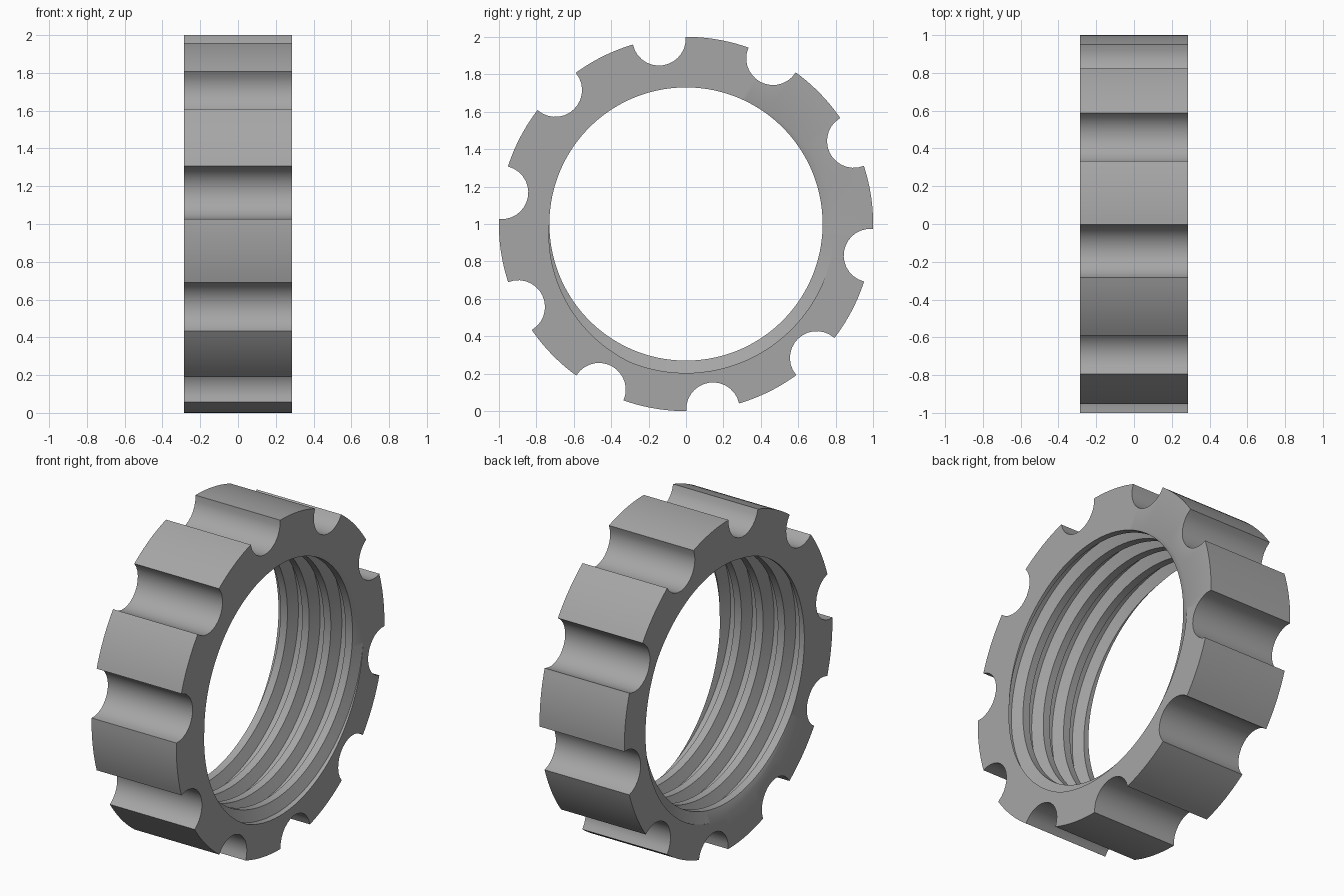
import bpy, bmesh, math

if "Cube" in bpy.data.objects:
    bpy.data.objects.remove(bpy.data.objects["Cube"])

H = 0.285            # half width along x
R_OUT = 1.0
NOTCH_R = 0.143      # scallop radius, centred on the rim
NOTCHES = 10
FIRST = 98.3         # angle of first scallop, degrees
R_CREST, R_ROOT = 0.73, 0.796
PITCH = 0.146
GROOVE_AT = 302.0    # angle where the groove is centred on the +x face
# thread profile over one pitch: (fraction, radius)
PROFILE = [(-0.34, R_CREST), (-0.15, R_ROOT), (0.15, R_ROOT), (0.34, R_CREST)]


def thread_radius(x, frac):
    """Radius of the threaded bore at axial position x."""
    u = (x - H) / PITCH - frac
    u = abs(u - round(u))
    if u <= 0.15:
        return R_ROOT
    if u >= 0.34:
        return R_CREST
    return R_ROOT + (R_CREST - R_ROOT) * (u - 0.15) / 0.19


# Outer outline in polar form: scallop, then land, repeated
outline = []
corner = 2 * math.asin(NOTCH_R / 2)
step = 2 * math.pi / NOTCHES
LAND = 10
for k in range(NOTCHES):
    c = math.radians(FIRST) + k * step
    for i in range(13):
        t = math.radians(-72 + 12 * i)
        a, b = R_OUT - NOTCH_R * math.cos(t), NOTCH_R * math.sin(t)
        outline.append((c + math.atan2(b, a), math.hypot(a, b)))
    for i in range(LAND + 1):
        outline.append((c + corner + (step - 2 * corner) * i / LAND, R_OUT))

bm = bmesh.new()


def vert(x, r, ang):
    return bm.verts.new((x, r * math.cos(ang), 1 + r * math.sin(ang)))


# One column of vertices per outline angle: threaded bore plus both rims
turns = range(-7, 3)
bore, rim = [], []
for ang, r_out in outline:
    frac = (ang - math.radians(GROOVE_AT)) / (2 * math.pi)
    col = []
    for j in turns:
        for f, r in PROFILE:
            x = H + PITCH * (j + f + frac)
            if abs(x) > H:
                x = max(-H, min(H, x))
                r = thread_radius(x, frac)
            col.append(vert(x, r, ang))
    bore.append(col)
    rim.append((vert(-H, r_out, ang), vert(H, r_out, ang)))

n, m = len(outline), len(bore[0])
for i in range(n):
    k = (i + 1) % n
    shift = len(PROFILE) if k == 0 else 0     # helix advances one turn per lap
    a, b = bore[i], bore[k]
    for q in range(m - 1):
        q0, q1 = min(q + shift, m - 1), min(q + 1 + shift, m - 1)
        if q0 != q1:
            bm.faces.new((a[q], a[q + 1], b[q1], b[q0]))
    # rim surface and the two flat sides
    bm.faces.new((rim[i][0], rim[i][1], rim[k][1], rim[k][0]))
    bm.faces.new((rim[i][0], rim[k][0], b[0], a[0]))
    bm.faces.new((rim[i][1], rim[k][1], b[-1], a[-1]))

bmesh.ops.remove_doubles(bm, verts=bm.verts, dist=1e-5)
bmesh.ops.dissolve_degenerate(bm, edges=bm.edges, dist=1e-6)
bmesh.ops.recalc_face_normals(bm, faces=bm.faces)

mesh = bpy.data.meshes.new("threaded_ring_nut")
bm.to_mesh(mesh)
bm.free()

grey = bpy.data.materials.new("grey")
grey.diffuse_color = (0.38, 0.38, 0.38, 1)
grey.use_nodes = True
grey.node_tree.nodes["Principled BSDF"].inputs["Base Color"].default_value = grey.diffuse_color
mesh.materials.append(grey)

nut = bpy.data.objects.new("threaded_ring_nut", mesh)
bpy.context.collection.objects.link(nut)
bpy.context.view_layer.objects.active = nut
nut.select_set(True)
bpy.ops.object.shade_smooth_by_angle(angle=math.radians(30))
